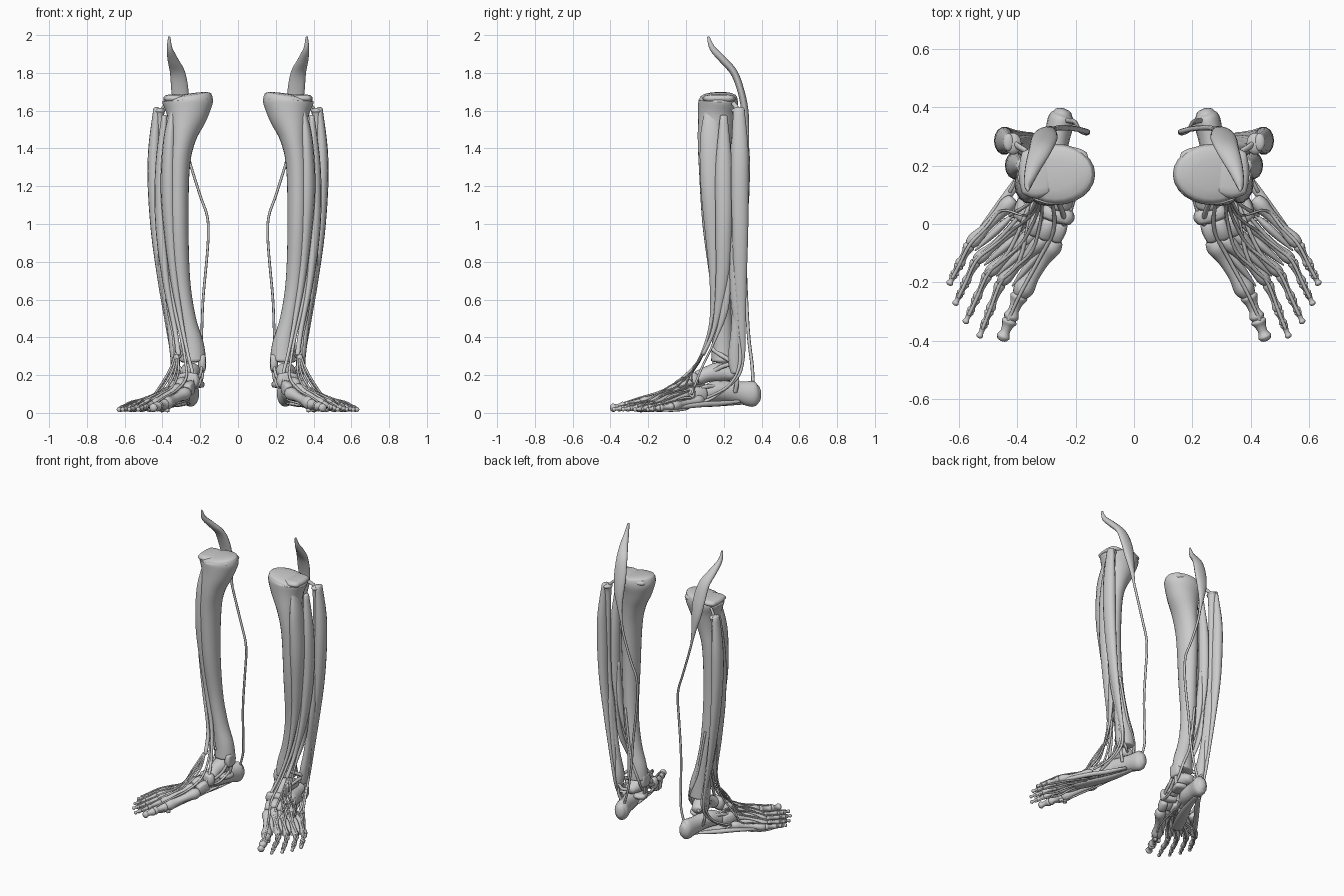
import bpy, bmesh, math
from mathutils import Vector, Matrix

X, Z = Vector((1, 0, 0)), Vector((0, 0, 1))


def finish(name, bm):
    """Turn a bmesh into a smooth object mirrored to the other leg."""
    bmesh.ops.recalc_face_normals(bm, faces=bm.faces)
    for f in bm.faces:
        f.smooth = True
    me = bpy.data.meshes.new(name)
    bm.to_mesh(me)
    bm.free()
    ob = bpy.data.objects.new(name, me)
    bpy.context.collection.objects.link(ob)
    m = ob.modifiers.new("other_leg", 'MIRROR')
    m.use_clip = False
    m.use_mirror_merge = False
    return ob


def spline(p, steps):
    """Catmull-Rom through points of any dimension."""
    out = []
    for i in range(len(p) - 1):
        a, b, c, d = p[max(i - 1, 0)], p[i], p[i + 1], p[min(i + 2, len(p) - 1)]
        for s in range(steps):
            t = s / steps
            out.append([.5 * (2 * b[k] + (c[k] - a[k]) * t + (2 * a[k] - 5 * b[k] + 4 * c[k] - d[k]) * t * t
                              + (3 * b[k] - a[k] - 3 * c[k] + d[k]) * t ** 3) for k in range(len(b))])
    return out + [list(p[-1])]


def tube(name, pts, ref=X, sides=14, steps=5, cap=.5):
    """Loft ellipses along points (x, y, z, radius along ref, other radius), with rounded ends."""
    s = spline([tuple(p) if len(p) == 5 else (*p, p[3]) for p in pts], steps)
    pos = [Vector(q[:3]) for q in s]
    n = len(s)
    rings = []
    for i in range(n):
        t = (pos[min(i + 1, n - 1)] - pos[max(i - 1, 0)]).normalized()
        u = (ref - t * ref.dot(t)).normalized()
        a, b = max(s[i][3], .002), max(s[i][4], .002)
        ring = [(pos[i], t, u, t.cross(u), a, b)]
        if i in (0, n - 1):
            sign = -1 if i == 0 else 1
            h = cap * min(a, b)
            extra = [(pos[i] + t * sign * h * math.sin(e), t, u, t.cross(u), a * math.cos(e), b * math.cos(e))
                     for e in (.5, 1.0, 1.4)]
            ring = extra[::-1] + ring if i == 0 else ring + extra
        rings += ring
    bm = bmesh.new()
    loops = [[bm.verts.new(c + u * a * math.cos(w) + v * b * math.sin(w))
              for w in (2 * math.pi * k / sides for k in range(sides))] for c, t, u, v, a, b in rings]
    for l, m in zip(loops, loops[1:]):
        for k in range(sides):
            bm.faces.new((l[k], l[(k + 1) % sides], m[(k + 1) % sides], m[k]))
    bm.faces.new(loops[0])
    bm.faces.new(loops[-1])
    return finish(name, bm)


def cord(name, pts, r=.007, r2=None):
    """Thin tendon or ligament of constant size."""
    return tube(name, [(*p, r, r2 or r) for p in pts], sides=8)


def block(name, loc, size, turn=20, tilt=0):
    """Rounded box for the small ankle bones."""
    bm = bmesh.new()
    bmesh.ops.create_cube(bm, size=2)
    bmesh.ops.subdivide_edges(bm, edges=bm.edges[:], cuts=5, use_grid_fill=True)
    for v in bm.verts:
        v.co = v.co.lerp(v.co.normalized() * 1.15, .65)
    bm.transform(Matrix.Translation(loc) @ Matrix.Rotation(math.radians(turn), 4, 'Z')
                 @ Matrix.Rotation(math.radians(tilt), 4, 'X') @ Matrix.Diagonal((*size, 1)))
    return finish(name, bm)


def long_bone(name, p, q, r0, r1):
    """Small long bone, thick at both ends and waisted in the middle."""
    p, q = Vector(p), Vector(q)
    prof = ((.03, r0 * .85), (.14, r0), (.35, r0 * .72), (.65, r1 * .7), (.87, r1), (.98, r1 * .85))
    return tube(name, [(*p.lerp(q, t), r, r) for t, r in prof], Z, 12, 3)


# leg bones
tube("tibia", [(.27, .17, 1.675, .125, .096), (.267, .17, 1.645, .134, .105), (.272, .162, 1.57, .108, .098),
               (.296, .152, 1.45, .072, .09), (.315, .15, 1.3, .06, .082), (.315, .155, 1.0, .053, .068),
               (.3, .178, .7, .047, .052), (.27, .19, .5, .047, .052), (.243, .195, .36, .062, .058),
               (.237, .195, .275, .068, .062)], sides=24, cap=.14)
for x in (.21, .335):
    block("knee_surface_rim", (x, .175, 1.665), (.055, .08, .02), 0)
block("medial_malleolus", (.19, .185, .265), (.02, .042, .045), 0)
tube("fibula", [(.415, .275, 1.6, .03, .038), (.415, .275, 1.52, .022, .024), (.41, .27, 1.0, .018, .018),
                (.36, .265, .5, .02, .024), (.333, .26, .3, .026, .038), (.33, .262, .215, .018, .026)])

# leg muscles running into tendons
tube("tibialis_anterior", [(.345, .13, 1.61, .012, .03), (.36, .135, 1.45, .035, .062), (.365, .138, 1.2, .045, .062),
                           (.355, .15, .95, .036, .05), (.335, .15, .7, .022, .026), (.3, .135, .48, .012, .012),
                           (.265, .085, .31, .009, .01), (.24, .02, .2, .009, .009), (.25, -.03, .11, .008, .01)])
tube("toe_extensor", [(.39, .2, 1.57, .015, .02), (.405, .2, 1.3, .033, .045), (.405, .2, 1.0, .033, .045),
                      (.38, .19, .7, .021, .034), (.335, .15, .45, .013, .013), (.315, .09, .31, .013, .011)])
tube("big_toe_extensor", [(.38, .2, 1.05, .01, .02), (.37, .2, .8, .018, .03), (.345, .18, .6, .015, .024),
                          (.305, .135, .42, .009, .009), (.28, .07, .28, .007, .007), (.275, -.02, .185, .007, .007),
                          (.325, -.12, .12, .007, .006), (.39, -.24, .082, .006, .005),
                          (.435, -.34, .05, .006, .004)])
tube("long_fibular_muscle", [(.43, .28, 1.61, .018, .03), (.443, .285, 1.4, .032, .046), (.443, .285, 1.2, .035, .048),
                             (.432, .287, .95, .028, .043), (.405, .288, .7, .02, .034), (.37, .296, .45, .012, .02),
                             (.345, .3, .28, .009, .01), (.345, .265, .18, .008, .008), (.385, .14, .08, .008, .008),
                             (.36, .05, .055, .008, .008), (.29, -.03, .07, .006, .006)])
tube("short_fibular_muscle", [(.42, .26, 1.0, .01, .015), (.402, .265, .8, .024, .034), (.38, .27, .6, .022, .034),
                              (.352, .285, .38, .013, .02), (.35, .28, .24, .008, .008), (.37, .22, .14, .007, .007),
                              (.425, .11, .08, .007, .007)])
tube("third_fibular_muscle", [(.385, .225, .75, .01, .015), (.365, .205, .55, .013, .02), (.34, .15, .38, .007, .007),
                              (.35, .08, .23, .006, .006), (.425, .03, .1, .006, .006)])

# slim calf muscle rising behind the knee, with its long free tendon
tube("plantaris_muscle", [(.364, .118, 1.99, .006, .007), (.362, .14, 1.93, .015, .016), (.345, .195, 1.87, .028, .02),
                          (.32, .255, 1.8, .04, .02), (.307, .292, 1.7, .045, .019), (.3, .312, 1.6, .036, .019),
                          (.288, .322, 1.5, .018, .013), (.272, .326, 1.4, .007, .008)])
cord("plantaris_tendon", [(.272, .326, 1.4), (.25, .33, 1.31), (.2, .326, 1.15), (.165, .318, 1.05), (.157, .315, .96),
                          (.164, .312, .83), (.185, .32, .6), (.193, .332, .4), (.205, .35, .25), (.235, .355, .14)],
     .007, .009)

# heel and ankle bones
tube("heel_bone", [(.243, .38, .1, .048, .032), (.25, .355, .1, .068, .046), (.266, .28, .108, .058, .043),
                   (.283, .2, .115, .056, .05), (.305, .15, .115, .054, .046), (.328, .1, .1, .042, .04)], Z, 16)
tube("ankle_bone", [(.262, .25, .2, .03, .04), (.252, .18, .215, .052, .057), (.252, .115, .205, .042, .044),
                    (.256, .068, .185, .04, .046)], Z, 16)
block("heel_shelf", (.225, .18, .15), (.04, .05, .018))
block("navicular", (.262, .032, .172), (.055, .027, .04), 15)
block("cuboid", (.362, .055, .098), (.042, .055, .038), 22)
for nm, loc in (("inner", (.258, -.022, .13)), ("middle", (.298, -.014, .15)), ("outer", (.335, -.0, .135))):
    block(nm + "_cuneiform", loc, (.024, .04, .035), 20, 20)

# metatarsal base, head, toe tip, head radius
toes = [((.268, -.055, .108), (.39, -.24, .046), (.451, -.393, .026), .036),
        ((.31, -.05, .138), (.456, -.2, .046), (.53, -.387, .018), .023),
        ((.345, -.03, .122), (.5, -.17, .043), (.578, -.338, .018), .022),
        ((.38, .01, .098), (.54, -.125, .04), (.613, -.275, .017), .022),
        ((.415, .085, .07), (.562, -.07, .036), (.633, -.206, .017), .024)]
for i, (base, head, tip, r) in enumerate(toes):
    n = str(i + 1)
    long_bone("metatarsal_" + n, base, head, r * (1 if i == 0 else 1.15), r)
    h, t = Vector(head), Vector(tip)
    cuts = (0, .56, 1) if i == 0 else (0, .52, .76, 1)
    joint = [h.lerp(t, c) for c in cuts]
    for k in range(len(cuts) - 1):
        rr = r * (.85, .74, .6)[k]
        long_bone("toe_%s_bone_%d" % (n, k + 1), joint[k], joint[k + 1], rr, rr * .87)
    # tendons above and below each toe
    if i:
        b = Vector(base)
        up = Vector((0, 0, r + .001))
        cord("extensor_tendon_" + n, [(.315 + .004 * i, .09, .31), (.3 + .017 * i, .03, .215),
                                      b.lerp(h, .25) + up * 1.1, b.lerp(h, .65) + up, h + up,
                                      h.lerp(t, .5) + up * .7, h.lerp(t, .85) + up * .5], .006, .004)
        if i < 4:
            cord("short_extensor_" + n, [(.335, .13, .135), (.34 + .012 * i, .05, .165 - .012 * i),
                                         b.lerp(h, .5) + up * .8 + X * .01, h + up * .8 + X * .01], .007, .005)
        p = Vector(toes[i - 1][0])
        q = Vector(toes[i - 1][1])
        tube("between_bone_muscle_" + n, [(*(b + p).lerp(h + q, f) * .5, a, a * .7)
                                          for f, a in ((.15, .01), (.4, .02), (.65, .017), (.95, .004))], Z)
    cord("flexor_tendon_" + n, [(.26, .15, .07), (.285 + .012 * i, .03, .06), Vector(base).lerp(h, .5) - Z * .03,
                                h - Z * (h.z - .012), h.lerp(t, .5) - Z * .012, h.lerp(t, .85) - Z * .009], .006, .006)

# small muscles of the sole
tube("outer_sole_muscle", [(.3, .28, .06, .008, .014), (.37, .18, .05, .014, .018), (.44, .09, .045, .014, .016),
                           (.52, -.02, .033, .012, .014), (.565, -.075, .028, .006, .006)], Z)
tube("sole_muscle", [(.265, .3, .05, .006, .015), (.31, .15, .045, .012, .03), (.37, .02, .04, .012, .04),
                     (.42, -.08, .036, .008, .035)], Z)
for x in (.374, .404):
    block("sesamoid", (x, -.238, .014), (.01, .014, .01))

# knee and ankle ligaments
for nm, path in (("fibula_head", [(.37, .25, 1.64), (.395, .265, 1.62), (.415, .28, 1.59)]),
                 ("front_outer", [(.33, .24, .26), (.315, .19, .245), (.285, .13, .21)]),
                 ("middle_outer", [(.33, .26, .23), (.335, .27, .17), (.315, .26, .11)]),
                 ("back_outer", [(.325, .28, .24), (.3, .28, .21), (.265, .25, .2)]),
                 ("front_inner", [(.19, .17, .26), (.2, .11, .2), (.22, .04, .17)]),
                 ("middle_inner", [(.185, .19, .25), (.188, .19, .2), (.2, .18, .15)]),
                 ("shin_joint", [(.27, .14, .34), (.3, .18, .31), (.335, .23, .28)]),
                 ("outer_foot", [(.325, .17, .14), (.36, .11, .14), (.39, .04, .11)])):
    cord(nm + "_ligament", path, .008, .012)

# deep tendon passing behind the inner ankle
cord("inner_ankle_tendon", [(.31, .23, .75), (.26, .245, .45), (.205, .245, .3), (.194, .2, .2), (.21, .1, .14),
                            (.228, .03, .14)], .008)
